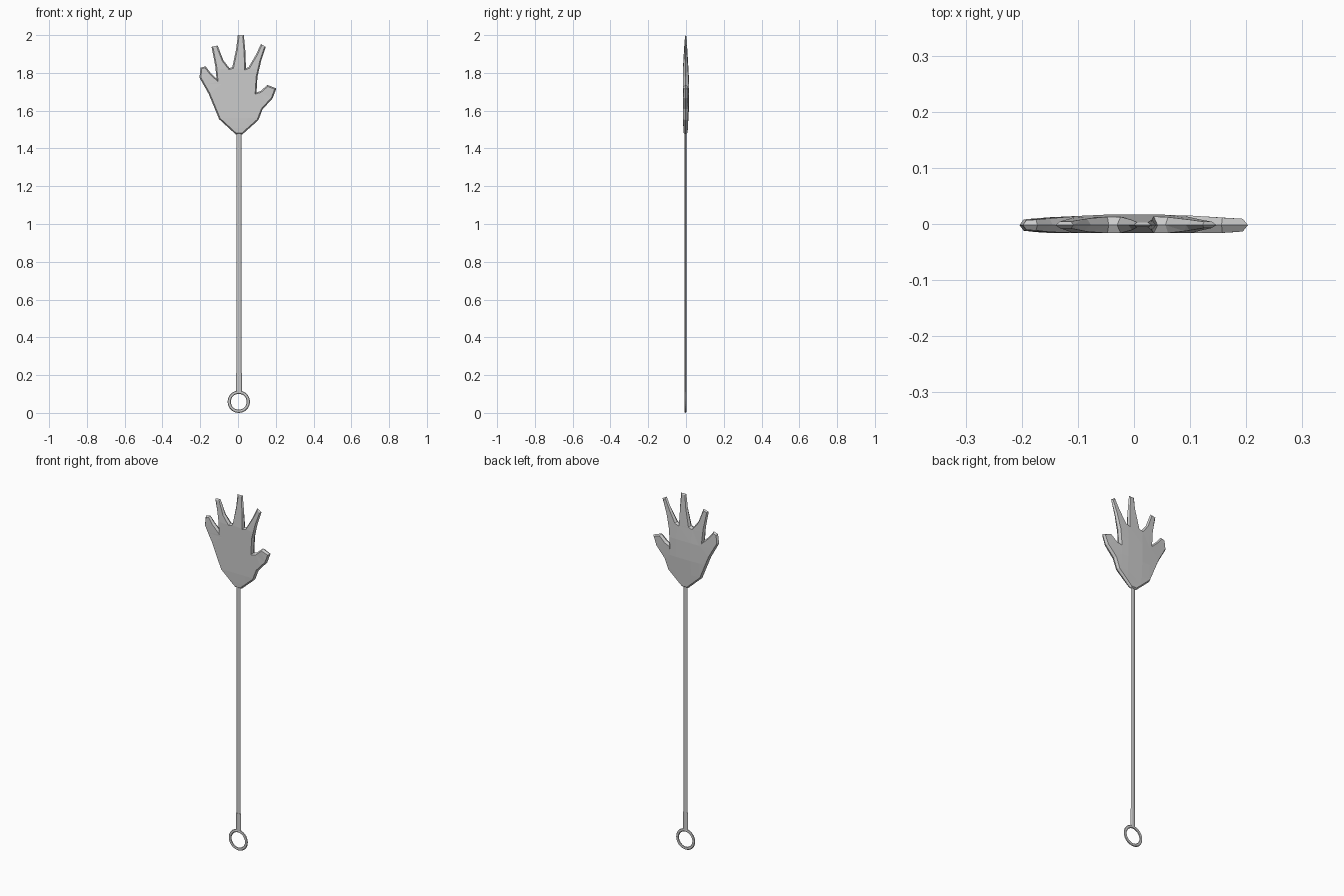
import bpy, bmesh, math
from mathutils import Vector

if "Cube" in bpy.data.objects:
    bpy.data.objects.remove(bpy.data.objects["Cube"])

# Outline of the open hand (x, z), clockwise from the wrist
OUTLINE = [(-.013, 1.475), (-.10, 1.555), (-.156, 1.69), (-.204, 1.775),
           (-.198, 1.828), (-.172, 1.835), (-.145, 1.80), (-.114, 1.77),
           (-.12, 1.835), (-.14, 1.938), (-.108, 1.945), (-.077, 1.866),
           (-.045, 1.825), (-.03, 1.83), (-.010, 1.925), (-.001, 2.0),
           (.031, 2.0), (.039, 1.914), (.042, 1.825), (.056, 1.83),
           (.093, 1.893), (.122, 1.953), (.147, 1.937), (.122, 1.861),
           (.103, 1.78), (.098, 1.697), (.118, 1.703), (.156, 1.736),
           (.203, 1.718), (.183, 1.665), (.13, 1.607), (.108, 1.55),
           (.024, 1.475)]
RIM_Y = -.002


def surface_y(x, z, side):
    # flat palm in front, gentle dome behind, thinning towards the fingertips
    r = math.hypot(x, z - 1.69)
    if side < 0:
        t = min(max((r - .16) / .15, 0), 1)
        return -.016 + .011 * t
    t = min(max((r - .05) / .25, 0), 1)
    return .018 - .015 * t


def hand_half(bm, side):
    rim = [bm.verts.new((x, RIM_Y, z)) for x, z in OUTLINE]
    face = bm.faces.new(rim)
    bm.normal_update()
    ring = bmesh.ops.inset_region(bm, faces=[face], thickness=.007,
                                  use_even_offset=True, use_boundary=True)['faces']
    region = [f for f in bm.faces if len(f.verts) == len(OUTLINE) and f not in ring
              and all(v not in rim for v in f.verts)]
    # cut the inner face so it can curve
    cuts = [((x, 0, 0), (1, 0, 0)) for x in (-.09, -.04, .05, .09)]
    cuts += [((0, 0, z), (0, 0, 1)) for z in (1.56, 1.64, 1.74, 1.82)]
    for co, no in cuts:
        geom = set(region)
        for f in region:
            geom.update(f.edges)
            geom.update(f.verts)
        out = bmesh.ops.bisect_plane(bm, geom=list(geom), dist=1e-5,
                                     plane_co=co, plane_no=no)['geom']
        region = [g for g in out if isinstance(g, bmesh.types.BMFace)]
    for v in {v for f in region for v in f.verts}:
        v.co.y = surface_y(v.co.x, v.co.z, side)


def finish(name, bm):
    bmesh.ops.recalc_face_normals(bm, faces=bm.faces)
    me = bpy.data.meshes.new(name)
    bm.to_mesh(me)
    bm.free()
    ob = bpy.data.objects.new(name, me)
    bpy.context.collection.objects.link(ob)
    return ob


# Hand: front and back shells welded along the rim
bm = bmesh.new()
for s in (-1, 1):
    part = bmesh.new()
    hand_half(part, s)
    tmp = bpy.data.meshes.new("tmp")
    part.to_mesh(tmp)
    part.free()
    bm.from_mesh(tmp)
    bpy.data.meshes.remove(tmp)
bmesh.ops.remove_doubles(bm, verts=bm.verts, dist=1e-5)
bmesh.ops.triangulate(bm, faces=[f for f in bm.faces if len(f.verts) > 4])
finish("hand", bm)


# Strap: flattened eight-sided rod, slightly wider near the ring
def rod(name, z0, z1, half_w, half_t):
    bpy.ops.mesh.primitive_cylinder_add(vertices=8, radius=1, depth=z1 - z0,
                                        location=(.005, -.003, (z0 + z1) / 2))
    ob = bpy.context.object
    ob.name = name
    for v in ob.data.vertices:
        v.co.x *= half_w
        v.co.y *= half_t


rod("strap", .112, 1.485, .0125, .0045)
rod("strap_end", .108, .21, .0155, .005)

# Finger ring
bpy.ops.mesh.primitive_torus_add(major_segments=32, minor_segments=8,
                                 major_radius=.0505, minor_radius=.0085,
                                 location=(.004, -.003, .059),
                                 rotation=(math.pi / 2, 0, 0))
ring = bpy.context.object
ring.name = "ring"
for v in ring.data.vertices:
    v.co.z *= .6
